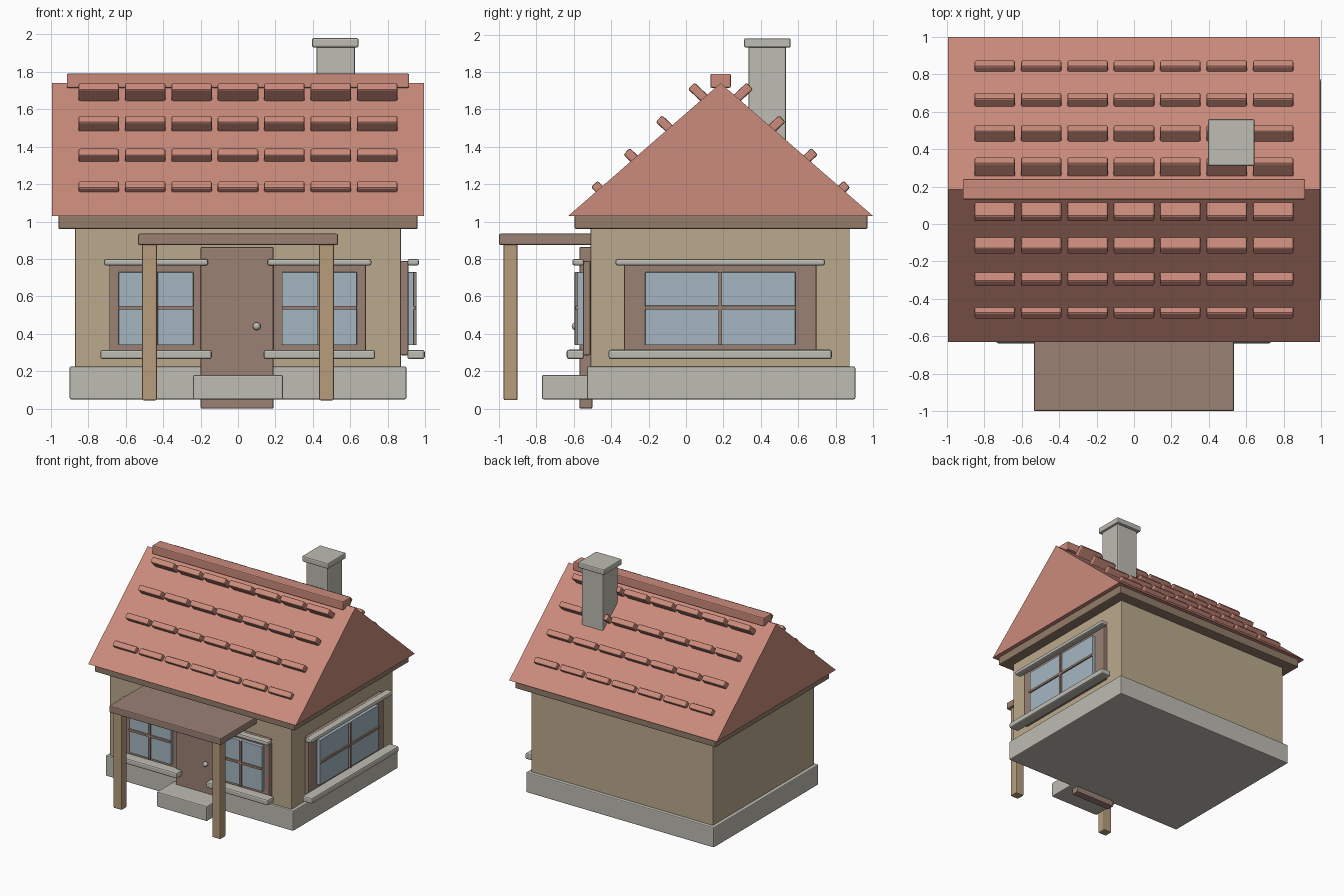
import bpy, bmesh
from math import radians, sin, cos
from mathutils import Matrix

cube = bpy.data.objects.get("Cube")
if cube:
    bpy.data.objects.remove(cube, do_unlink=True)


def material(name, *srgb):
    rgb = [(c / 255 / 12.92 if c < 10 else ((c / 255 + 0.055) / 1.055) ** 2.4) for c in srgb]
    mat = bpy.data.materials.new(name)
    mat.use_nodes = True
    mat.diffuse_color = (*rgb, 1)
    mat.node_tree.nodes["Principled BSDF"].inputs["Base Color"].default_value = (*rgb, 1)
    return mat


PLASTER = material("plaster", 187, 170, 140)
STONE = material("stone", 190, 188, 179)
TILE = material("roof_tile", 202, 139, 123)
WOOD = material("brown_wood", 155, 129, 116)
TRIM = material("eave_wood", 146, 124, 106)
POST = material("post_wood", 183, 158, 125)
GLASS = material("window_glass", 164, 182, 193)


def finish(name, bm, mat, bevel=0.008):
    bmesh.ops.recalc_face_normals(bm, faces=bm.faces)
    mesh = bpy.data.meshes.new(name)
    bm.to_mesh(mesh)
    bm.free()
    mesh.materials.append(mat)
    obj = bpy.data.objects.new(name, mesh)
    bpy.context.collection.objects.link(obj)
    if bevel:
        mod = obj.modifiers.new("soft_edges", 'BEVEL')
        mod.width = bevel
        mod.segments = 2
    return obj


def add_box(bm, centre, size, tilt=0):
    matrix = Matrix.Translation(centre) @ Matrix.Rotation(tilt, 4, 'X') @ Matrix.Diagonal((*size, 1))
    bmesh.ops.create_cube(bm, size=1, matrix=matrix)


def box(name, x, y, z, mat, bevel=0.008):
    """Box from its (min, max) range on each axis."""
    bm = bmesh.new()
    ranges = (x, y, z)
    add_box(bm, [(a + b) / 2 for a, b in ranges], [b - a for a, b in ranges])
    return finish(name, bm, mat, bevel)


# Walls, foundation and eaves
box("walls", (-.87, .87), (-.51, .875), (.06, 1.0), PLASTER, .004)
box("foundation", (-.9, .9), (-.53, .905), (.05, .225), STONE)
box("eave_trim", (-.96, .96), (-.595, .97), (.96, 1.035), TRIM)

# Gabled roof: a triangular profile pushed along x
RIDGE_Y = .185
bm = bmesh.new()
profile = [bm.verts.new((-.995, y, z)) for y, z in
           ((RIDGE_Y - .815, 1.03), (RIDGE_Y + .815, 1.03), (RIDGE_Y, 1.74))]
end = bm.faces.new(profile)
push = bmesh.ops.extrude_face_region(bm, geom=[end], use_keep_orig=True)
moved = [v for v in push["geom"] if isinstance(v, bmesh.types.BMVert)]
bmesh.ops.translate(bm, verts=moved, vec=(1.99, 0, 0))
finish("roof", bm, TILE, 0)
box("ridge_beam", (-.915, .915), (.13, .24), (1.715, 1.79), TILE)

# Raised tiles, seven to a row, four rows on each slope
ANGLE = radians(43)
LENGTH = .2
for side, label in ((-1, "front"), (1, "back")):
    for row in range(4):
        bm = bmesh.new()
        y = .157 + row * .173 - LENGTH / 2 * cos(ANGLE)
        z = 1.725 - row * .175 - LENGTH / 2 * sin(ANGLE)
        for col in range(-3, 4):
            add_box(bm, (col * .248, RIDGE_Y + side * y, z), (.217, LENGTH, .05), side * ANGLE)
        finish(f"{label}_tile_row_{row + 1}", bm, TILE, .01)

# Chimney
box("chimney", (.42, .625), (.335, .535), (1.2, 1.94), STONE)
box("chimney_cap", (.395, .645), (.31, .56), (1.93, 1.98), STONE, .01)

# Door, knob and step
box("door", (-.2, .19), (-.57, -.5), (0, .865), WOOD)
bm = bmesh.new()
bmesh.ops.create_uvsphere(bm, u_segments=16, v_segments=8, radius=.021,
                          matrix=Matrix.Translation((.1, -.59, .44)))
knob = finish("door_knob", bm, STONE, 0)
knob.data.shade_smooth()
box("door_step", (-.24, .24), (-.77, -.51), (.05, .18), STONE)

# Porch
box("porch_roof", (-.535, .535), (-1, -.5), (.875, .935), WOOD)
for side, label in ((-1, "right"), (1, "left")):
    x = side * .473
    box(f"{label}_porch_post", (x - .04, x + .04), (-.975, -.9), (.045, .88), POST)


def window(label, along, wall, out, centre, glass, frame, lintel, sill):
    """Window on a wall; widths are half widths along the wall."""
    def part(name, half, z, near, far, mat, bevel=.008, shift=0):
        span = (centre + shift - half, centre + shift + half)
        depth = tuple(sorted((wall + out * near, wall + out * far)))
        ranges = (span, depth) if along == 'X' else (depth, span)
        box(f"{label}_{name}", *ranges, z, mat, bevel)
    part("frame", frame, (.285, .79), 0, .04, WOOD)
    part("glass", glass, (.34, .73), .035, .07, GLASS, .004)
    part("upright_bar", .01, (.34, .73), .05, .085, WOOD, .003)
    part("cross_bar", glass, (.53, .55), .05, .082, WOOD, .003)
    part("lintel", lintel, (.765, .8), .035, .098, STONE, .012)
    part("sill", sill, (.265, .315), .035, .128, STONE, .012)


window("right_front_window", 'X', -.51, -1, -.438, .2, .25, .278, .298)
window("left_front_window", 'X', -.51, -1, .435, .2, .25, .278, .298)
window("side_window", 'Y', .87, 1, .183, .402, .515, .56, .597)
